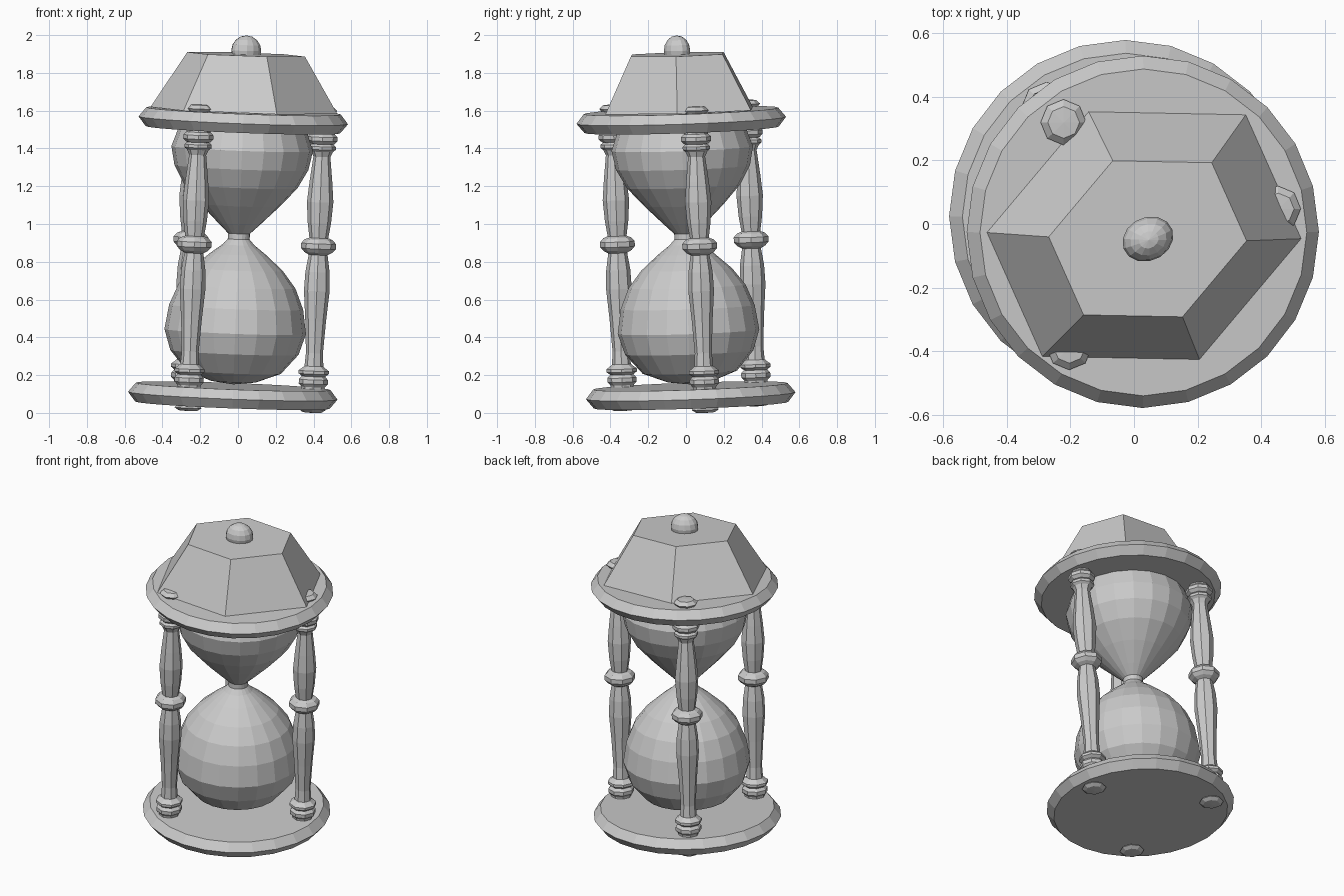
import bpy
import bmesh
import math
from mathutils import Matrix, Vector

cube = bpy.data.objects.get("Cube")
if cube:
    bpy.data.objects.remove(cube, do_unlink=True)

grey = bpy.data.materials.new("plain grey")
grey.use_nodes = True
grey.diffuse_color = (0.6, 0.6, 0.6, 1)
grey.node_tree.nodes["Principled BSDF"].inputs["Base Color"].default_value = (0.6, 0.6, 0.6, 1)

# The whole hourglass leans slightly about its middle
pivot = Vector((0, 0, 0.82))
lean = Vector((0, 0, 1)).rotation_difference(Vector((0.038, -0.034, 1))).to_matrix().to_4x4()
frame = Matrix.Translation(pivot) @ lean @ Matrix.Translation(-pivot)


def lathe(name, profile, sides, place=Matrix()):
    """Spin a (radius, height) profile around z, then put it in the leaning frame."""
    bm = bmesh.new()
    verts = [bm.verts.new((r, 0, z)) for r, z in profile]
    edges = [bm.edges.new(pair) for pair in zip(verts, verts[1:])]
    bmesh.ops.spin(bm, geom=verts + edges, cent=(0, 0, 0), axis=(0, 0, 1),
                   angle=math.tau, steps=sides, use_duplicate=False)
    bmesh.ops.remove_doubles(bm, verts=bm.verts, dist=0.0005)
    bmesh.ops.recalc_face_normals(bm, faces=bm.faces)
    mesh = bpy.data.meshes.new(name)
    bm.to_mesh(mesh)
    bm.free()
    mesh.transform(frame @ place)
    mesh.materials.append(grey)
    obj = bpy.data.objects.new(name, mesh)
    bpy.context.collection.objects.link(obj)
    return obj


# Bevelled end plates
for name, z in (("bottom_plate", 0.09), ("top_plate", 1.55)):
    lathe(name, [(0, z - 0.05), (0.515, z - 0.05), (0.555, z),
                 (0.515, z + 0.05), (0, z + 0.05)], 24)

# Glass with two bulbs and a narrow neck
lathe("glass_bulbs", [
    (0, 0.15), (0.12, 0.165), (0.25, 0.215), (0.34, 0.32), (0.375, 0.43),
    (0.355, 0.56), (0.31, 0.67), (0.24, 0.76), (0.15, 0.84), (0.085, 0.89),
    (0.058, 0.92), (0.058, 0.95), (0.11, 1.0), (0.21, 1.1), (0.30, 1.2),
    (0.355, 1.3), (0.375, 1.4), (0.34, 1.5), (0, 1.56)], 20)


# Turned columns with foot, rings, swelling shaft and top knob
def ring(radius, z, half):
    return [(radius * 0.8, z - half), (radius, z - half * 0.4),
            (radius, z + half * 0.4), (radius * 0.8, z + half)]


column = [(0, 0.012), (0.05, 0.015), (0.072, 0.03), (0.05, 0.05)]
column += ring(0.077, 0.178, 0.028) + ring(0.08, 0.228, 0.02)
column += [(0.05, 0.26), (0.045, 0.33), (0.055, 0.5), (0.068, 0.66), (0.064, 0.76), (0.05, 0.85)]
column += ring(0.092, 0.897, 0.034)
column += [(0.05, 0.94), (0.062, 1.02), (0.07, 1.13), (0.06, 1.24), (0.045, 1.37)]
column += ring(0.072, 1.417, 0.02) + ring(0.08, 1.465, 0.026)
column += [(0.05, 1.59), (0.072, 1.615), (0.05, 1.635), (0, 1.638)]

for name, degrees in (("left_column", 10), ("back_column", 126), ("front_column", 237)):
    angle = math.radians(degrees)
    spot = Vector((math.cos(angle), math.sin(angle), 0)) * 0.43
    lathe(name, column, 8, Matrix.Translation(spot))

# Skewed six-sided cap and its finial
skew = Matrix(((0.495, 0.084, 0, 0.002), (-0.01, 0.445, 0, -0.01), (0, 0, 1, 0), (0, 0, 0, 1)))
lathe("faceted_cap", [(0, 1.595), (1, 1.602), (0.63, 1.9), (0, 1.9)], 6, skew)
dome = [(0.16 * math.sin(math.pi * i / 8), 1.92 - 0.08 * math.cos(math.pi * i / 8))
        for i in range(9)]
lathe("finial", dome, 14, skew)
